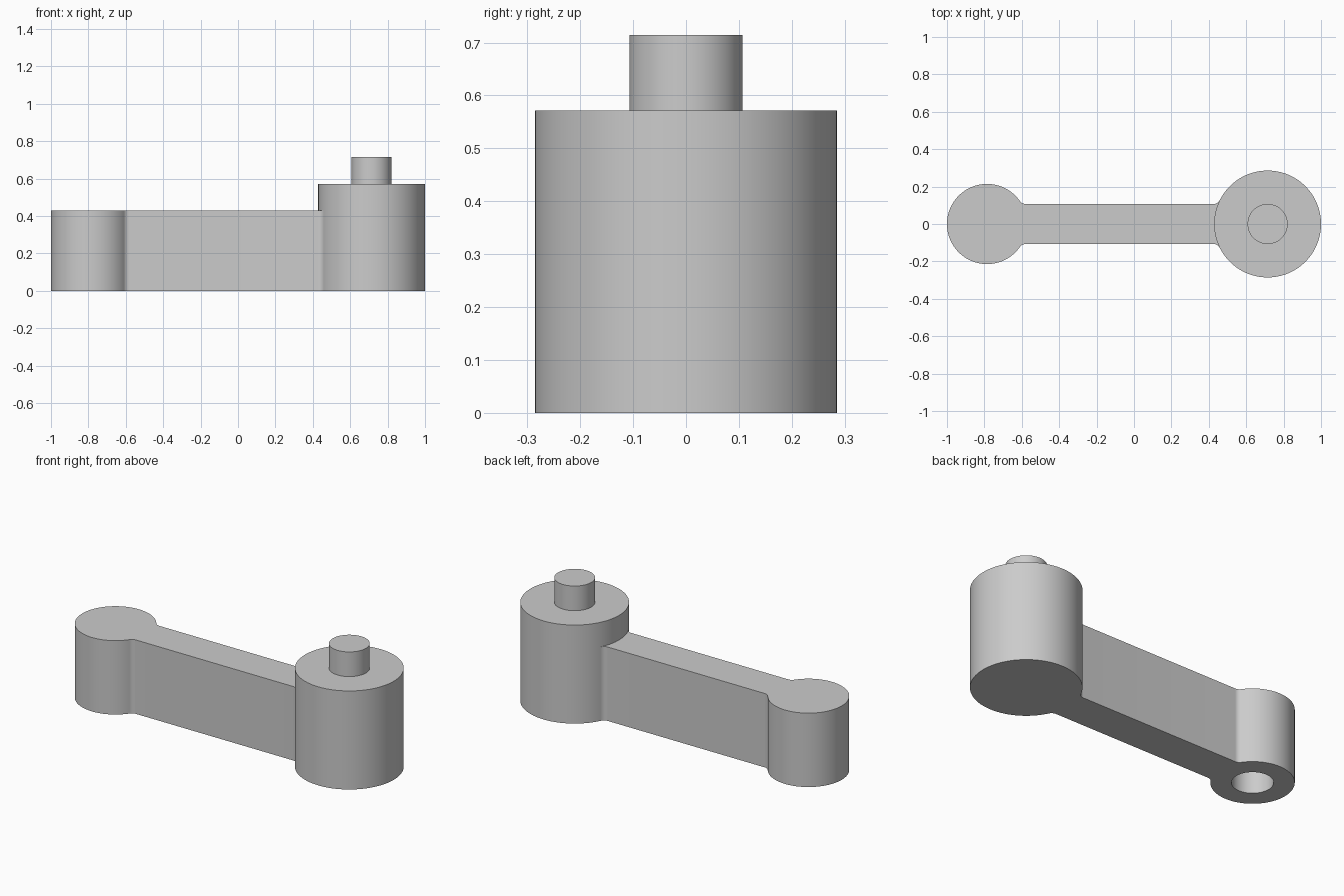
import bpy
import bmesh
from math import atan2, cos, sin, sqrt, pi, radians

cube = bpy.data.objects.get("Cube")
if cube:
    bpy.data.objects.remove(cube, do_unlink=True)

U = 1 / 7                      # base module; every size is a multiple of it
SMALL_X, SMALL_R = -5.5 * U, 1.5 * U
BIG_X, BIG_R = 5 * U, 2 * U
HALF_WIDTH, FILLET = 0.75 * U, 0.25 * U
ARM_TOP, BIG_TOP, PEG_TOP = 3 * U, 4 * U, 5 * U
HOLE_DEPTH = 1.5 * U

grey = bpy.data.materials.new("plain grey")
grey.use_nodes = True
colour = (0.6, 0.6, 0.6, 1)
grey.diffuse_color = colour
grey.node_tree.nodes["Principled BSDF"].inputs["Base Color"].default_value = colour


def arc(cx, cy, r, a, b, n):
    return [(cx + r * cos(a + (b - a) * i / n), cy + r * sin(a + (b - a) * i / n))
            for i in range(n + 1)]


def prism(name, outline, bottom, top):
    bm = bmesh.new()
    face = bm.faces.new([bm.verts.new((x, y, bottom)) for x, y in outline])
    side = bmesh.ops.extrude_face_region(bm, geom=[face])["geom"]
    bmesh.ops.translate(bm, vec=(0, 0, top - bottom),
                        verts=[v for v in side if isinstance(v, bmesh.types.BMVert)])
    bmesh.ops.recalc_face_normals(bm, faces=bm.faces)
    mesh = bpy.data.meshes.new(name)
    bm.to_mesh(mesh)
    bm.free()
    mesh.materials.append(grey)
    obj = bpy.data.objects.new(name, mesh)
    bpy.context.collection.objects.link(obj)
    return obj


def disc(name, x, r, bottom, top):
    return prism(name, arc(x, 0, r, 0, 2 * pi, 128)[:-1], bottom, top)


def combine(target, tool, operation):
    mod = target.modifiers.new(tool.name, 'BOOLEAN')
    mod.operation, mod.object, mod.solver = operation, tool, 'EXACT'
    bpy.context.view_layer.objects.active = target
    bpy.ops.object.modifier_apply(modifier=mod.name)
    bpy.data.objects.remove(tool, do_unlink=True)


# Arm outline, back half: buried end, big fillet, small fillet, round end
fillet_y = HALF_WIDTH + FILLET
big_dx = sqrt((BIG_R + FILLET) ** 2 - fillet_y ** 2)
small_dx = sqrt((SMALL_R + FILLET) ** 2 - fillet_y ** 2)
big_angle, small_angle = atan2(fillet_y, big_dx), atan2(fillet_y, small_dx)
half = [(BIG_X, HALF_WIDTH), (BIG_X - big_dx * 0.8, fillet_y * 0.8)]
half += arc(BIG_X - big_dx, fillet_y, FILLET, -big_angle, -pi / 2, 12)
half += arc(SMALL_X + small_dx, fillet_y, FILLET, -pi / 2, small_angle - pi, 12)
half += arc(SMALL_X, 0, SMALL_R, small_angle, pi, 52)[1:]
outline = half + [(x, -y) for x, y in reversed(half[:-1])]

# One solid: arm with small hub, big hub, and a blind hole underneath
crank = prism("crank_arm", outline, 0, ARM_TOP)
combine(crank, disc("big_hub", BIG_X, BIG_R, 0, BIG_TOP), 'UNION')
combine(crank, disc("hole_cutter", SMALL_X, HALF_WIDTH, -U, HOLE_DEPTH), 'DIFFERENCE')

# Peg on the big hub
peg = disc("peg", BIG_X, HALF_WIDTH, BIG_TOP, PEG_TOP)

bpy.ops.object.select_all(action='DESELECT')
for obj in (crank, peg):
    obj.select_set(True)
bpy.context.view_layer.objects.active = crank
bpy.ops.object.shade_smooth_by_angle(angle=radians(30))
